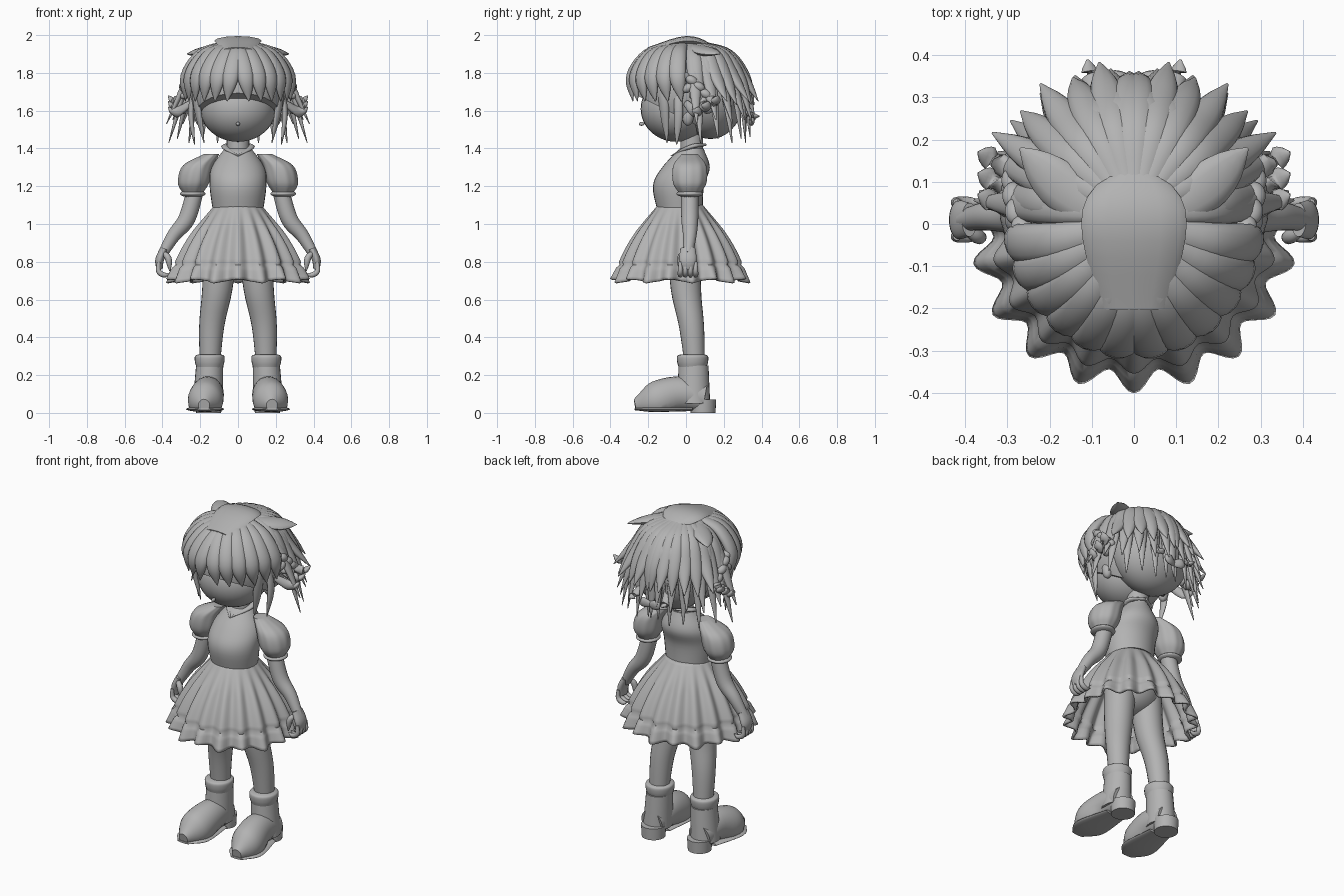
import bpy, bmesh, math
from mathutils import Vector, Matrix

cube = bpy.data.objects.get("Cube")
if cube:
    bpy.data.objects.remove(cube, do_unlink=True)

clay = bpy.data.materials.new("clay_grey")
clay.use_nodes = True
clay.diffuse_color = (.45, .45, .45, 1)
clay.node_tree.nodes["Principled BSDF"].inputs["Base Color"].default_value = clay.diffuse_color

SIDES = {"left": 1, "right": -1}
HEAD = Vector((0, 0, 1.7))
FORWARD, UP = Vector((0, -1, 0)), Vector((0, 0, 1))
made = []


def finish(name, bm):
    bmesh.ops.recalc_face_normals(bm, faces=bm.faces)
    mesh = bpy.data.meshes.new(name)
    bm.to_mesh(mesh)
    bm.free()
    mesh.materials.append(clay)
    part = bpy.data.objects.new(name, mesh)
    bpy.context.collection.objects.link(part)
    made.append(part)
    return part


def loft(name, rings, closed_ends=True):
    bm = bmesh.new()
    rows = [[bm.verts.new(point) for point in ring] for ring in rings]
    for lower, upper in zip(rows, rows[1:]):
        for i in range(len(lower)):
            bm.faces.new((lower[i - 1], lower[i], upper[i], upper[i - 1]))
    if closed_ends:
        bm.faces.new(rows[0])
        bm.faces.new(rows[-1])
    return finish(name, bm)


def smooth_path(stations, steps=5):
    # Catmull-Rom curve through the stations
    pts = [Vector(station) for station in stations]
    pts = [2 * pts[0] - pts[1]] + pts + [2 * pts[-1] - pts[-2]]
    path = []
    for a, b, c, d in zip(pts, pts[1:], pts[2:], pts[3:]):
        for step in range(steps):
            t = step / steps
            path.append(b + (c - a) * t / 2 + (a - 2.5 * b + 2 * c - d / 2) * t * t
                        + (1.5 * (b - c) + (d - a) / 2) * t ** 3)
    return path + [pts[-2]]


def tube(name, path, side=1, ratio=1, facing=None, level=False, segments=24, floor=-1, gathers=0):
    # path: x, y, z, radius; ratio: depth over width; facing: direction of the depth
    centres = [Vector(p[:3]) for p in path]
    rings = []
    for k, centre in enumerate(centres):
        along = UP if level else (centres[min(k + 1, len(path) - 1)] - centres[max(k - 1, 0)]).normalized()
        outward = facing or centre - HEAD
        outward = (outward - along * outward.dot(along)).normalized()
        across = along.cross(outward)
        ring = []
        for i in range(segments):
            angle = math.tau * i / segments
            radius = max(path[k][3], .003) * (1 + gathers * math.cos(10 * angle))
            v = centre + radius * (across * math.cos(angle) + outward * ratio * math.sin(angle))
            ring.append(Vector((side * v.x, v.y, max(v.z, floor))))
        rings.append(ring)
    return loft(name, rings)


def limb(name, stations, side=1, **options):
    return tube(name, smooth_path(stations), side, **options)


def strand(name, points, width, side=1, ratio=.6, facing=None):
    # Leaf-shaped lock that swells and then runs out to a point
    path = smooth_path(points)
    last = len(path) - 1
    leaf = [(*p, width * (.6 + k / last) * (1 - (k / last) ** 3)) for k, p in enumerate(path)]
    return tube(name, leaf, side, ratio, facing, segments=12)


def ball(name, centre, radii, turn=Matrix.Identity(3)):
    bm = bmesh.new()
    bmesh.ops.create_uvsphere(bm, u_segments=32, v_segments=20, radius=1)
    place = Matrix.Translation(centre) @ turn.to_4x4() @ Matrix.Diagonal((*radii, 1))
    bmesh.ops.transform(bm, matrix=place, verts=bm.verts)
    return finish(name, bm)


def around_head(degrees, radius, z):
    # Zero degrees is the model's left, ninety is the back
    angle = math.radians(degrees)
    return Vector((radius * math.cos(angle), .02 + 1.1 * radius * math.sin(angle), z))


def crown_lock(name, degrees, reach, tip, width, side=1, swing=0, bulge=0):
    # Lock that leaves the crown, follows the head and flicks out
    strand(name, [around_head(degrees - swing, .06 + bulge, 1.95),
                  around_head(degrees - swing / 2, .18 + bulge, 1.9),
                  around_head(degrees - swing / 4, .26 + bulge, 1.78),
                  around_head(degrees, reach, tip)], width, side)


# Head and neck
ball("head", (0, -.05, 1.61), (.2, .19, .175))
ball("nose", (0, -.235, 1.53), (.01, .015, .01))
limb("neck", [(0, .03, 1.3, .06), (0, .03, 1.5, .06)], level=True, facing=FORWARD)

# Bodice
limb("bodice", [(0, -.03, 1.05, .13), (0, -.04, 1.2, .15), (0, 0, 1.3, .14), (0, .03, 1.4, .07)],
     ratio=.9, level=True, facing=FORWARD, segments=32)

# Pleated skirt flaring to a ruffled hem
ROWS, AROUND, PLEATS = 24, 180, 18
WAIST, HEM = Vector((.125, 1.1)), Vector((.36, .7))
rings = []
for row in range(ROWS + 1):
    drop = row / ROWS
    radius, height = WAIST.lerp(HEM, drop)
    radius += .03 * math.sin(math.pi * drop)
    frill = max(0, drop - .8)
    if row == ROWS - 5:
        radius -= .01
    ring = []
    for i in range(AROUND):
        angle = math.tau * i / AROUND
        pleat = math.cos(PLEATS * angle)
        pleated = radius * (1 + (.05 * min(1, 3 * drop) + frill / 8) * pleat)
        wavy = height + frill * math.cos(PLEATS * angle / 2) / 20
        ring.append(Vector((pleated * math.sin(angle), -.03 - .96 * pleated * math.cos(angle), wavy)))
    rings.append(ring)
skirt = loft("skirt", rings, closed_ends=False)
skirt.modifiers.new("cloth_thickness", "SOLIDIFY").thickness = .012
ball("hips", (0, -.02, .87), (.16, .13, .13))

for label, side in SIDES.items():
    # Collar leaf, puffed sleeve and cuff
    strand(label + "_collar", [(0, .1, 1.42), (.07, .03, 1.41), (0, -.08, 1.36)], .02, side, facing=UP)
    limb(label + "_sleeve", [(.14, .02, 1.37, .04), (.21, .02, 1.31, .08), (.235, .02, 1.22, .082), (.24, .02, 1.16, .05)],
         side, ratio=1.1, level=True, facing=FORWARD, segments=60, gathers=.015)
    ball(label + "_cuff", (.24 * side, .02, 1.16), (.068, .07, .02))

    # Arm, palm and curled fingers
    limb(label + "_arm", [(.22, .02, 1.2, .045), (.27, .02, 1.03, .045), (.34, .02, .94, .036), (.4, .01, .84, .026)],
         side, facing=FORWARD)
    limb(label + "_palm", [(.39, .01, .87, .02), (.415, .01, .81, .023), (.415, .01, .76, .016)],
         side, ratio=2, facing=FORWARD)
    for finger in range(4):
        y = .027 * finger - .03
        strand(f"{label}_finger_{finger}", [(.42, y, .8), (.42, y, .75), (.39, y, .73), (.36, y, .74)],
               .015, side, 1, FORWARD)
    strand(label + "_thumb", [(.4, -.01, .85), (.37, -.03, .82), (.36, -.03, .75)], .018, side, 1, FORWARD)

    # Leg
    limb(label + "_leg", [(.09, -.01, .9, .09), (.11, 0, .65, .08), (.14, .03, .45, .066), (.15, .05, .2, .05)],
         side, level=True, facing=FORWARD)

    # Boot
    limb(label + "_boot_shaft", [(.16, .04, .05, .08), (.15, .04, .25, .072)], side, ratio=1.1, level=True, facing=FORWARD)
    limb(label + "_boot_rim", [(.15, .035, .24, .07), (.15, .035, .27, .078), (.15, .035, .3, .078), (.15, .035, .31, .06)],
         side, ratio=1.05, level=True, facing=FORWARD)
    limb(label + "_boot_foot", [(.16, .1, .08, .07), (.16, -.04, .1, .085), (.175, -.17, .06, .09), (.18, -.27, .04, .03)],
         side, ratio=1.1, facing=UP, floor=.015)
    limb(label + "_boot_sole", [(.16, .03, .02, .07), (.175, -.17, .02, .1), (.18, -.27, .02, .04)],
         side, ratio=.15, facing=UP)
    limb(label + "_boot_heel", [(.155, .09, 0, .066), (.155, .09, .07, .07)], side, level=True, facing=FORWARD)

    ball(label + "_ear", (.2 * side, .01, 1.57), (.03, .03, .05))

# Hair cap, cut away over the face, and the fuller back
ball("back_hair", (0, .13, 1.68), (.235, .18, .23))
cap = ball("hair_cap", (0, -.015, 1.71), (.255, .272, .268))
bm = bmesh.new()
bm.from_mesh(cap.data)
cut = bmesh.ops.bisect_plane(bm, geom=bm.verts[:] + bm.edges[:] + bm.faces[:], clear_inner=True,
                             plane_co=(0, -.3, 1.7), plane_no=(0, .5, 1))
bmesh.ops.holes_fill(bm, edges=[e for e in cut["geom_cut"] if isinstance(e, bmesh.types.BMEdge)])
bm.to_mesh(cap.data)
bm.free()

for label, side in SIDES.items():
    # Curtain fringe parted in the middle
    for i in range(6):
        degrees = 14 * i - 78
        crown_lock(f"{label}_fringe_{i}", degrees, .28, 1.65, .05, side, swing=16, bulge=.025)
    # Long strands in front of and behind the ear
    strand(label + "_front_strand", [(.2, -.14, 1.8), (.22, -.12, 1.66), (.18, -.1, 1.43)], .03, side)
    strand(label + "_ear_strand", [(.22, -.05, 1.75), (.25, -.04, 1.6), (.23, -.05, 1.42)], .025, side)

    # Back hair in three overlapping layers, shortest on top
    for i in range(6):
        ragged = .02 * (i % 2)
        crown_lock(f"{label}_upper_lock_{i}", 28 + 12 * i, .38 - .01 * i - ragged, 1.65 - ragged, .045, side, bulge=.01)
        crown_lock(f"{label}_middle_lock_{i}", 5 + 15 * i, .38 - .012 * i, 1.53 + ragged, .042, side)
        crown_lock(f"{label}_lower_lock_{i}", 8 + 15 * i, .37 - .02 * i, 1.43 + ragged, .04, side)

    # Pointed tuft sweeping off the crown
    strand(label + "_crown_tuft", [(.02, 0, 1.95), (.16, .08, 1.92), (.27, .18, 1.9)], .06, side, .4)

    # Braid of slanted beads running back to the nape
    for i, bead in enumerate(smooth_path([(.23, -.1, 1.8), (.28, .02, 1.74), (.29, .13, 1.63)], 3)):
        for row, lean in (("upper", 1), ("lower", -1)):
            ball(f"{label}_braid_{row}_{i}", (side * bead.x, bead.y + .01 * lean, bead.z + .02 * lean),
                 (.026, .034, .024), Matrix.Rotation(-lean / 2, 3, "X"))

    # Curls at the end of the braid
    for i in range(3):
        y, z = .17 - .05 * i, 1.65 - .03 * i
        strand(f"{label}_side_curl_{i}", [(.25, y - .07, z + .05), (.33, y - .02, z), (.37, y, z + .03)], .03, side)

    # Spike and bow loop at the nape
    strand(label + "_back_spike", [(.07, .27, 1.66), (.1, .34, 1.58), (.11, .39, 1.57)], .025, side)
    strand(label + "_bow_loop", [(0, .34, 1.54), (.04, .35, 1.55), (.07, .35, 1.57)], .03, side, .5, FORWARD)

# Top sheet and central back lock
strand("crown_sheet", [(0, -.2, 1.92), (0, 0, 1.97), (0, .15, 1.94)], .13, ratio=.2, facing=UP)
crown_lock("centre_back_lock", 90, .29, 1.46, .045)

bpy.ops.object.select_all(action="DESELECT")
for part in made:
    part.select_set(True)
bpy.context.view_layer.objects.active = made[0]
bpy.ops.object.shade_smooth_by_angle(angle=math.radians(50))
